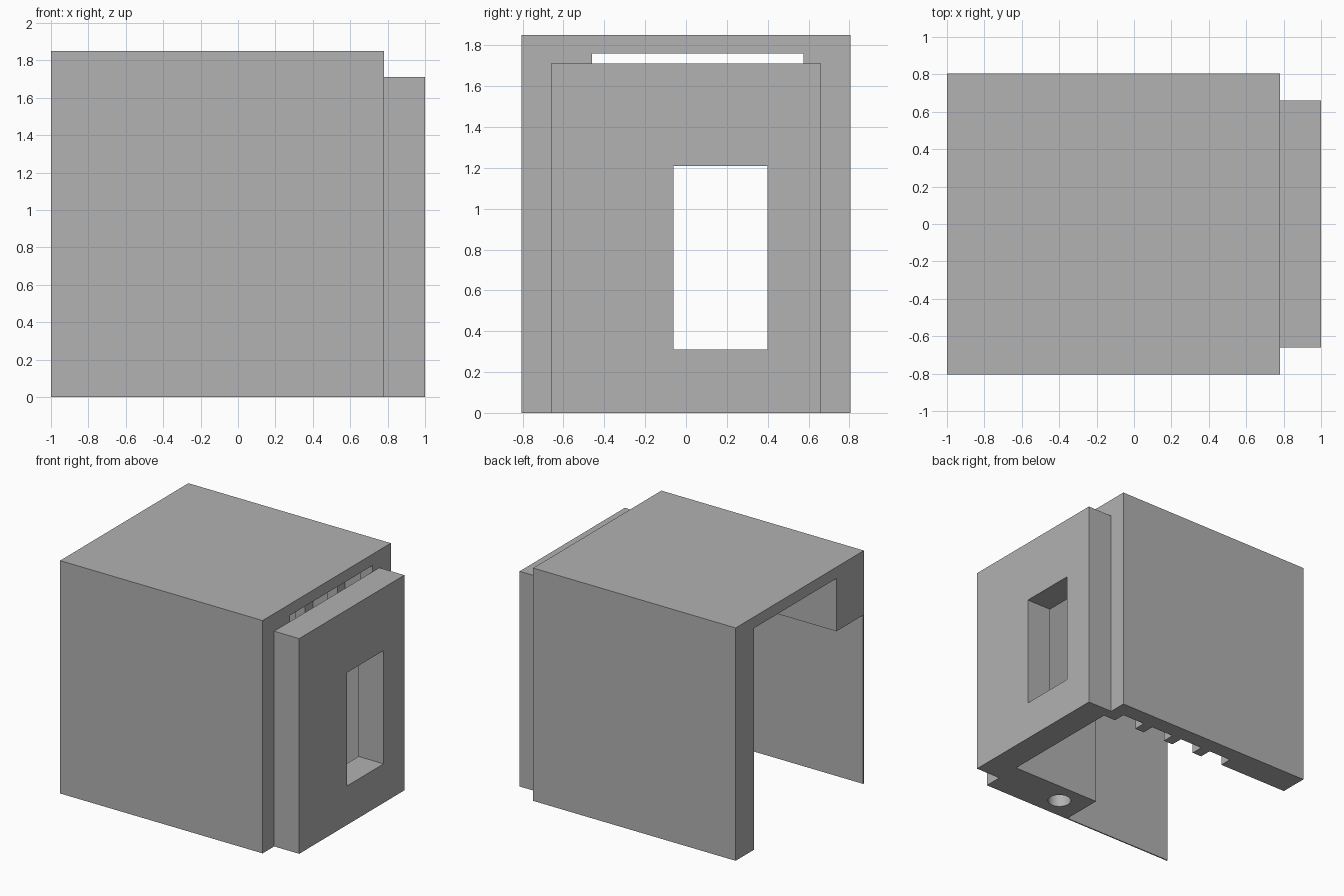
import bpy, bmesh
from mathutils import Vector

default = bpy.data.objects.get("Cube")
if default:
    bpy.data.objects.remove(default, do_unlink=True)

grey = bpy.data.materials.new("mid_grey")
grey.use_nodes = True
colour = (0.445, 0.445, 0.445, 1)
grey.diffuse_color = colour
grey.node_tree.nodes["Principled BSDF"].inputs["Base Color"].default_value = colour


def finish(name, bm):
    bmesh.ops.recalc_face_normals(bm, faces=bm.faces)
    mesh = bpy.data.meshes.new(name)
    bm.to_mesh(mesh)
    bm.free()
    mesh.materials.append(grey)
    ob = bpy.data.objects.new(name, mesh)
    bpy.context.collection.objects.link(ob)
    return ob


def prism(name, points, depth):
    """Extrude a closed outline along a vector."""
    bm = bmesh.new()
    face = bm.faces.new([bm.verts.new(p) for p in points])
    new = bmesh.ops.extrude_face_region(bm, geom=[face])["geom"]
    verts = [g for g in new if isinstance(g, bmesh.types.BMVert)]
    bmesh.ops.translate(bm, verts=verts, vec=Vector(depth))
    return finish(name, bm)


def box(name, x, y, z):
    outline = [(x[0], y[0], z[0]), (x[1], y[0], z[0]),
               (x[1], y[1], z[0]), (x[0], y[1], z[0])]
    return prism(name, outline, (0, 0, z[1] - z[0]))


def combine(target, other, operation):
    """Apply a boolean and discard the helper."""
    other.hide_render = True
    mod = target.modifiers.new(operation, "BOOLEAN")
    mod.operation, mod.object, mod.solver = operation, other, "EXACT"
    bpy.context.view_layer.objects.active = target
    bpy.ops.object.modifier_apply(modifier=mod.name)
    bpy.data.objects.remove(other, do_unlink=True)


LEFT, RIGHT, HALF = -1.0, 0.78, 0.805
CEILING, TOP = 1.76, 1.85
BACK_IN, FRONT_IN = 0.575, -0.46

# Roof slab
housing = box("housing", (LEFT, RIGHT), (-HALF, HALF), (CEILING, TOP))

# Back wall with four vertical grooves on its inner side
outline = [(RIGHT, HALF), (RIGHT, BACK_IN)]
for i in range(4):
    start = 0.67 - i * 0.284
    end = start - 0.2
    groove = BACK_IN + 0.1
    outline += [(start, BACK_IN), (start, groove), (end, groove), (end, BACK_IN)]
outline += [(LEFT, BACK_IN), (LEFT, HALF)]
back_wall = prism("back_wall", [(x, y, 0) for x, y in outline], (0, 0, CEILING))

# Front wall: thick, with a recess that leaves only a thin skin
profile = [(RIGHT, 0), (RIGHT, CEILING), (LEFT, CEILING), (LEFT, 1.34),
           (-0.01, 1.34), (-0.01, 0)]
front_wall = prism("front_wall", [(x, -HALF, z) for x, z in profile],
                   (0, FRONT_IN + HALF, 0))
front_skin = box("front_skin", (LEFT, -0.01), (-HALF, -HALF + 0.01), (0, 1.34))

# Raised side plate
side_plate = box("side_plate", (RIGHT, 1.0), (-0.66, 0.66), (0, 1.71))

for part in (back_wall, front_wall, front_skin, side_plate):
    combine(housing, part, "UNION")

# Window through the side plate
window = box("window_cutter", (0.7, 1.1), (-0.06, 0.4), (0.31, 1.21))
combine(housing, window, "DIFFERENCE")

# Round hole in the underside of the front wall
bm = bmesh.new()
bmesh.ops.create_cone(bm, cap_ends=True, segments=32, radius1=0.087,
                      radius2=0.087, depth=1.0)
bmesh.ops.translate(bm, verts=bm.verts, vec=(0.21, -0.63, 0))
combine(housing, finish("hole_cutter", bm), "DIFFERENCE")

# Crisp edges, smooth hole
bpy.ops.object.select_all(action="DESELECT")
housing.select_set(True)
bpy.context.view_layer.objects.active = housing
bpy.ops.object.shade_smooth_by_angle()
